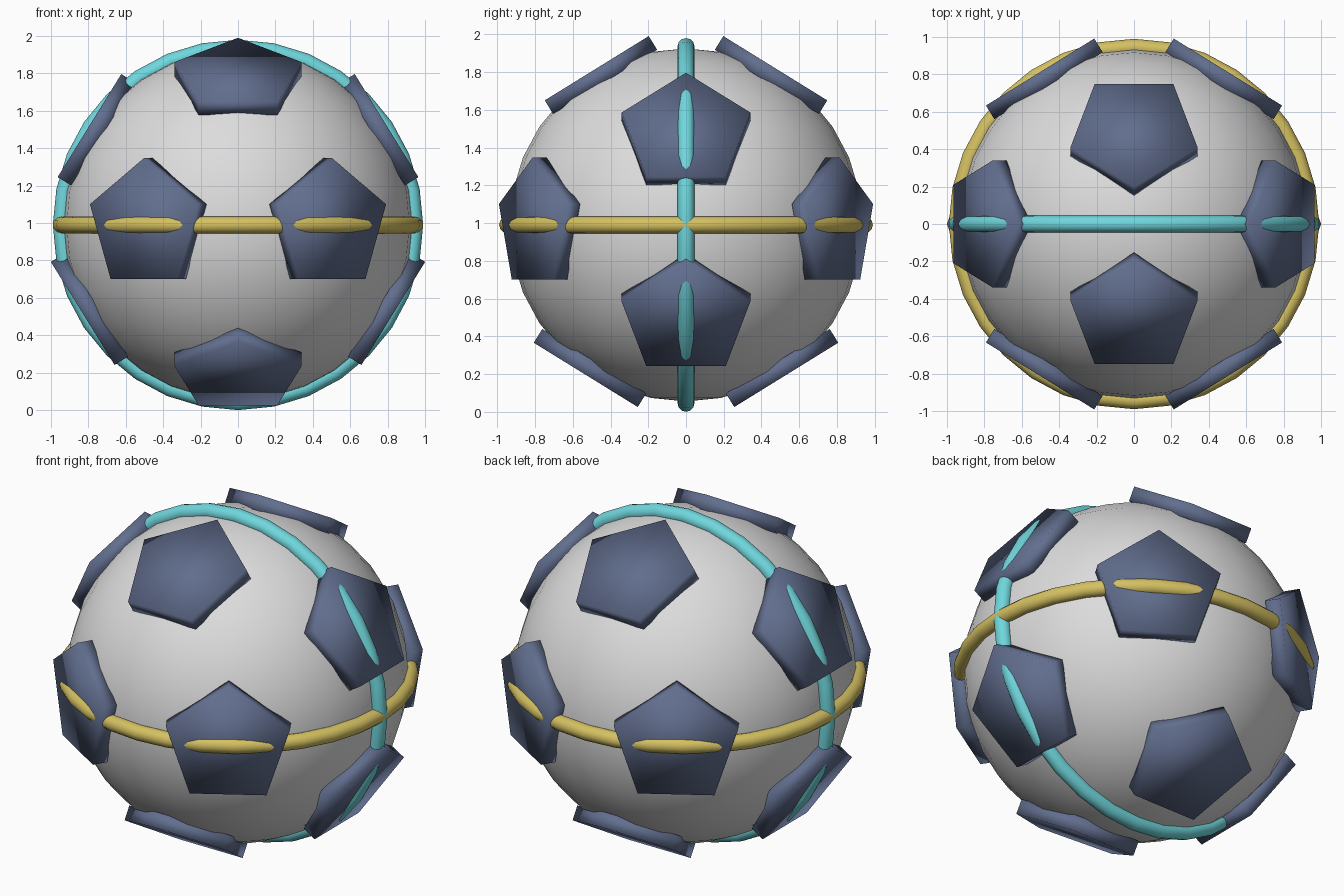
import bpy
import math
from mathutils import Vector

cube = bpy.data.objects.get("Cube")
if cube:
    bpy.data.objects.remove(cube, do_unlink=True)

CENTRE = Vector((0, 0, 0.99))
GOLDEN = (1 + math.sqrt(5)) / 2


def material(name, rgb):
    mat = bpy.data.materials.new(name)
    mat.use_nodes = True
    mat.diffuse_color = (*rgb, 1)
    mat.node_tree.nodes["Principled BSDF"].inputs["Base Color"].default_value = (*rgb, 1)
    return mat


def finish(name, mat):
    """Name, colour and smooth the object just added."""
    obj = bpy.context.object
    obj.name = name
    obj.data.materials.append(mat)
    bpy.ops.object.shade_smooth()
    return obj


white = material("soft white", (0.72, 0.72, 0.72))
navy = material("slate navy", (0.12, 0.155, 0.27))
cyan = material("cyan", (0.16, 0.68, 0.72))
gold = material("gold", (0.66, 0.53, 0.12))

# Ball body
bpy.ops.mesh.primitive_uv_sphere_add(segments=32, ring_count=16, radius=0.935, location=CENTRE)
finish("ball", white)

# Rings: one around the equator, one over the top
for name, mat, tilt in (("equator_ring", gold, 0), ("upright_ring", cyan, math.pi / 2)):
    bpy.ops.mesh.primitive_torus_add(major_segments=32, minor_segments=12,
                                     major_radius=0.945, minor_radius=0.045,
                                     location=CENTRE, rotation=(tilt, 0, 0))
    finish(name, mat)

# Pentagon panels on the corners of an icosahedron, each with one point upward
OUTER, THICK = 0.955, 0.085
number = 0
for a in (-1, 1):
    for b in (-GOLDEN, GOLDEN):
        for corner in ((a, b, 0), (0, a, b), (b, 0, a)):
            number += 1
            normal = Vector(corner).normalized()
            bpy.ops.mesh.primitive_cylinder_add(
                vertices=5, radius=0.358, depth=THICK,
                location=CENTRE + normal * (OUTER - THICK / 2),
                rotation=normal.to_track_quat('Z', 'Y').to_euler())
            finish(f"pentagon_panel_{number}", navy)
